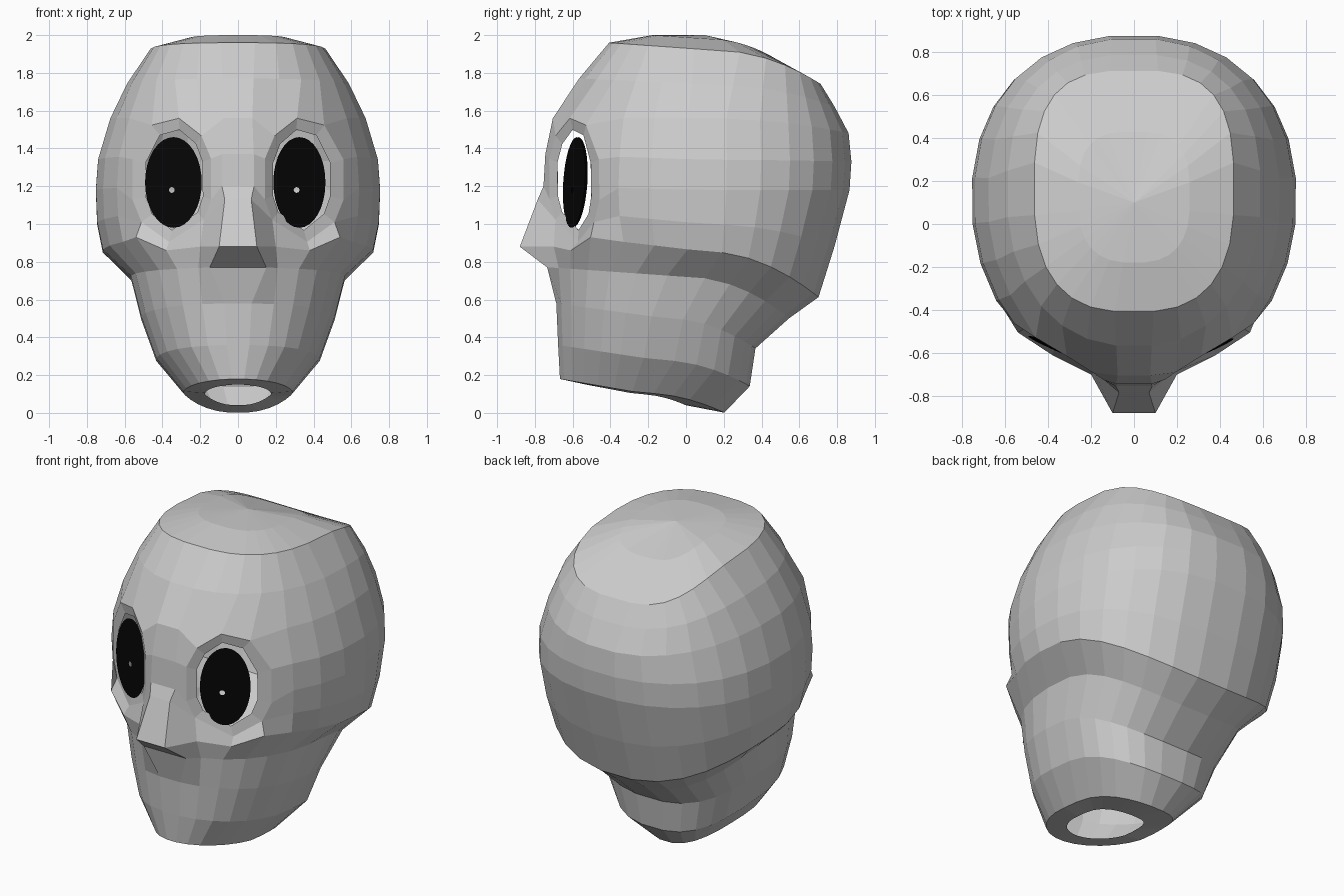
import bpy, bmesh, math
from mathutils import Vector

if "Cube" in bpy.data.objects:
    bpy.data.objects.remove(bpy.data.objects["Cube"])


def material(name, value):
    m = bpy.data.materials.new(name)
    m.use_nodes = True
    col = (value, value, value, 1)
    m.diffuse_color = col
    m.node_tree.nodes["Principled BSDF"].inputs["Base Color"].default_value = col
    return m


def finish(bm, name, mat):
    mesh = bpy.data.meshes.new(name)
    bm.to_mesh(mesh)
    bm.free()
    mesh.materials.append(mat)
    obj = bpy.data.objects.new(name, mesh)
    bpy.context.collection.objects.link(obj)


shell_grey = material("shell grey", 0.6)
eye_black = material("eye black", 0.0015)

# Head rings, crown to neck: z front/side/back, y front/side/back, half width, squareness
RINGS = [
    (2.0, 1.98, 1.9, -.18, .12, .43, .26, .75),
    (1.96, 1.92, 1.74, -.41, .15, .715, .465, .75),
    (1.77, 1.74, 1.62, -.57, .13, .79, .59, .9),
    (1.56, 1.56, 1.48, -.71, .1, .865, .68, 1),
    (1.37, 1.34, 1.33, -.75, .1, .88, .745, 1),
    (1.2, 1.18, 1.18, -.76, .1, .87, .757, 1),
    (1.08, 1.0, .88, -.75, .1, .79, .75, 1),
    (.95, .855, .61, -.71, .1, .705, .72, 1),
    (.77, .72, .5, -.71, .0, .55, .57, .9),
    (.58, .5, .34, -.69, -.1, .37, .515, .9),
    (.36, .28, .14, -.68, -.15, .34, .435, .9),
    (.18, .105, 0, -.67, -.235, .205, .29, 1),
    (.15, .1, .04, -.53, -.265, 0, .175, 1),
]
COLS = 28
EYE_TOP, CHEEK, LIP = 3, 7, 8


def ring_point(ring, k):
    zf, zm, zb, yf, ym, yb, w, p = ring
    a = (k + .5) * math.tau / COLS
    front = math.cos(a) > 0
    if not front:
        p *= .87  # the back is a little squarer
    c = abs(math.cos(a)) ** p
    x = math.copysign(w * abs(math.sin(a)) ** p, math.sin(a))
    if front:
        return Vector((x, ym + (yf - ym) * c, zm + (zf - zm) * c))
    return Vector((x, ym + (yb - ym) * c, zm + (zb - zm) * c * c))


def face_y(x, z):
    return .1 - .86 * math.sqrt(1 - (x / .757) ** 2) + .05 * ((z - 1.25) / .3) ** 2


bm = bmesh.new()
grid = [[bm.verts.new(ring_point(r, k)) for k in range(COLS)] for r in RINGS]
patch = {}
for i in range(len(grid) - 1):
    for k in range(COLS):
        n = (k + 1) % COLS
        patch[i, k] = bm.faces.new((grid[i][k], grid[i + 1][k],
                                    grid[i + 1][n], grid[i][n]))
crown = bm.verts.new((0, .1, 2.0))
for k in range(COLS):
    bm.faces.new((crown, grid[0][k], grid[0][(k + 1) % COLS]))

for side in (1, -1):
    def col(i, k):
        return grid[i][k if side == 1 else COLS - 1 - k]

    # Nose bridge, tip and nostril edge, with the cheek dipping below the eye
    for i, k, x, y, z in ((6, 0, .07, -.785, 1.13), (CHEEK, 0, .1, -.88, .88),
                          (CHEEK, 1, .2, -.7, .88), (CHEEK, 2, .38, -.61, .86),
                          (CHEEK, 3, .54, -.505, .93), (LIP, 0, .15, -.735, .77)):
        col(i, k).co = (side * x, y, z)

    # Eye socket: raised outer rim and recessed opening
    faces = [patch[i, k if side == 1 else COLS - 2 - k]
             for i in range(EYE_TOP, EYE_TOP + 3) for k in (1, 2)]
    rim = bmesh.ops.inset_region(bm, faces=faces, thickness=.01)["faces"]
    inner = {v for f in faces for v in f.verts}
    for v in {v for f in rim for v in f.verts}:
        cx, rx, rz, depth = (.337, .16, .268, .05) if v in inner else (.35, .22, .33, .015)
        a = math.atan2((v.co.z - 1.28) / .24, (side * v.co.x - .39) / .14)
        x, z = cx + rx * math.cos(a), 1.235 + rz * math.sin(a)
        v.co = (side * x, face_y(x, z) + depth, z)
    bmesh.ops.delete(bm, geom=faces, context='FACES')

bmesh.ops.recalc_face_normals(bm, faces=bm.faces[:])
finish(bm, "head_shell", shell_grey)


# Eyes: slanted oval plates with a pinhole
def eye(name, side, cx, rx, pin):
    bm = bmesh.new()
    rings = []
    for mx, rad_x, rad_z, mz in ((cx, rx, .24, 1.22), (pin, .015, .015, 1.18)):
        ring = []
        for s in range(32):
            a = s * math.tau / 32
            x, z = mx + rad_x * math.cos(a), mz + rad_z * math.sin(a)
            y = -.59 + .42 * (x - .33) + .06 * (z - 1.22)
            ring.append(bm.verts.new((side * x, y, z)))
        rings.append(ring)
    outer, hole = rings
    for s in range(32):
        n = (s + 1) % 32
        quad = (outer[s], outer[n], hole[n], hole[s])
        bm.faces.new(quad if side == 1 else quad[::-1])
    finish(bm, name, eye_black)


eye("left_eye", 1, .325, .138, .31)
eye("right_eye", -1, .342, .15, .35)
